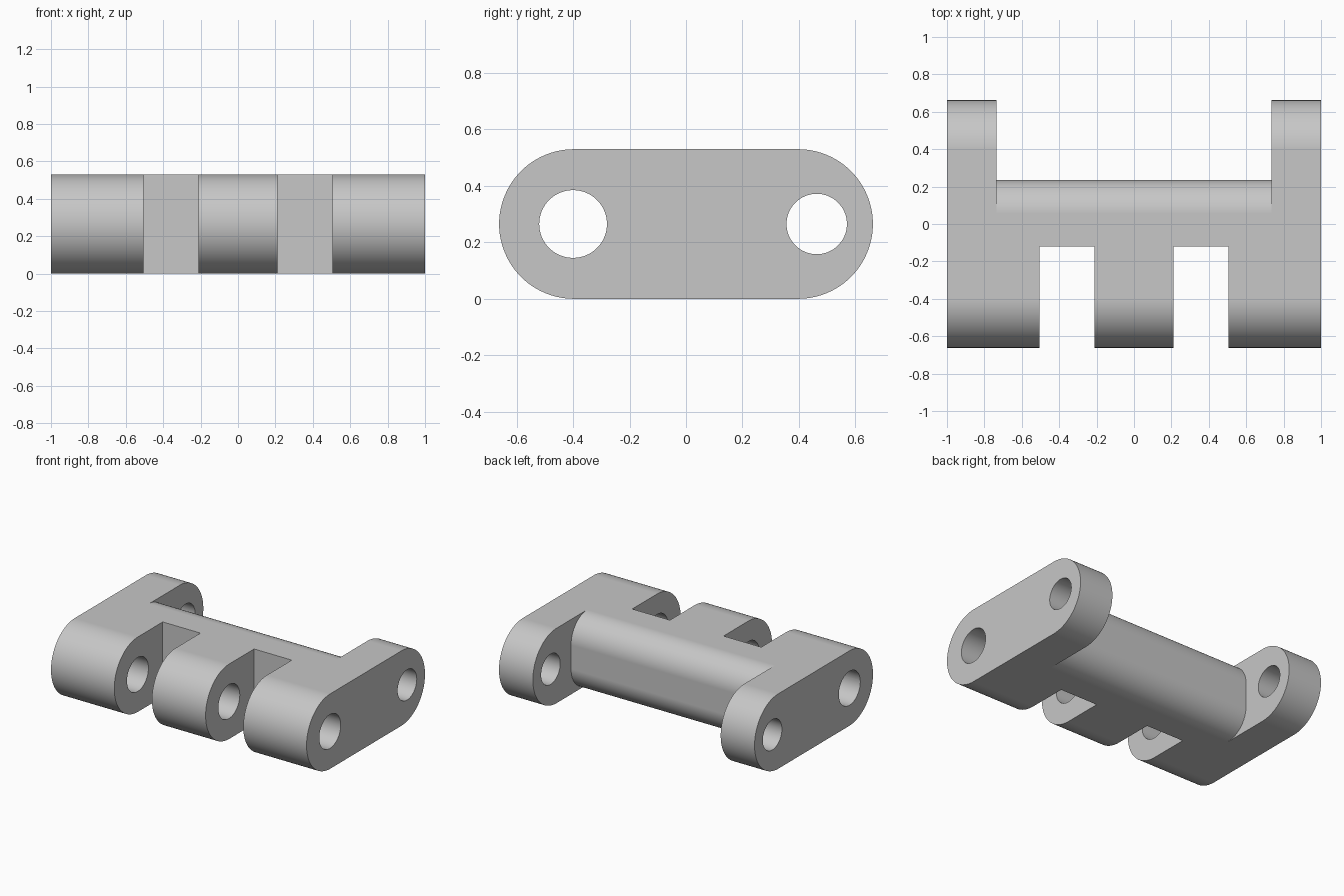
import bpy, bmesh
from math import pi, sin, cos

cube = bpy.data.objects.get("Cube")
if cube:
    bpy.data.objects.remove(cube, do_unlink=True)

HEIGHT = 0.53
RADIUS = HEIGHT / 2
END = 0.397            # distance of the rounded ends' centres from the middle
BAR_BACK, FILLET = 0.235, 0.18

grey = bpy.data.materials.new("plain grey")
grey.use_nodes = True
colour = (0.57, 0.57, 0.57, 1)
grey.diffuse_color = colour
grey.node_tree.nodes["Principled BSDF"].inputs["Base Color"].default_value = colour


def arc(y, z, r, start, stop, steps):
    return [(y + r * cos(start + (stop - start) * i / steps),
             z + r * sin(start + (stop - start) * i / steps)) for i in range(steps + 1)]


def extrude(name, profile, x0, x1):
    """Solid made by sweeping a (y, z) profile from x0 to x1."""
    bm = bmesh.new()
    face = bm.faces.new([bm.verts.new((x0, y, z)) for y, z in profile])
    swept = bmesh.ops.extrude_face_region(bm, geom=[face])["geom"]
    moved = [v for v in swept if isinstance(v, bmesh.types.BMVert)]
    bmesh.ops.translate(bm, verts=moved, vec=(x1 - x0, 0, 0))
    bmesh.ops.recalc_face_normals(bm, faces=bm.faces)
    mesh = bpy.data.meshes.new(name)
    bm.to_mesh(mesh)
    bm.free()
    mesh.materials.append(grey)
    obj = bpy.data.objects.new(name, mesh)
    bpy.context.collection.objects.link(obj)
    return obj


def rectangle(y0, y1, z0, z1):
    return [(y0, z0), (y1, z0), (y1, z1), (y0, z1)]


def circle(y, r):
    return arc(y, RADIUS, r, 0, 2 * pi, 64)[:-1]


# Body: a long block with rounded front and back
body = extrude("hinge_link",
               arc(END, RADIUS, RADIUS, -pi / 2, pi / 2, 48)
               + arc(-END, RADIUS, RADIUS, pi / 2, 3 * pi / 2, 48), -1, 1)

# Rear opening, leaving a crossbar with rounded back edges
flat = BAR_BACK - FILLET
rear = ([(0.9, -0.2), (0.9, 0.8), (flat, 0.8)]
        + arc(flat, HEIGHT - FILLET, FILLET, pi / 2, 0, 24)
        + arc(flat, FILLET, FILLET, 0, -pi / 2, 24) + [(flat, -0.2)])
cutters = [extrude("rear_cutter", rear, -0.735, 0.735)]

# Two front slots between the three lugs
for x0, x1 in ((-0.505, -0.21), (0.21, 0.505)):
    cutters.append(extrude("slot_cutter", rectangle(-0.9, -0.12, -0.2, 0.8), x0, x1))

# Pin holes through the front lugs and the rear arms
cutters.append(extrude("front_hole_cutter", circle(-0.4, 0.12), -1.2, 1.2))
cutters.append(extrude("rear_hole_cutter", circle(0.463, 0.107), -1.2, 1.2))

bpy.ops.object.select_all(action="DESELECT")
bpy.context.view_layer.objects.active = body
body.select_set(True)
for cutter in cutters:
    cutter.hide_render = True
    cut = body.modifiers.new("cut", "BOOLEAN")
    cut.operation, cut.solver, cut.object = "DIFFERENCE", "EXACT", cutter
    bpy.ops.object.modifier_apply(modifier=cut.name)
    bpy.data.objects.remove(cutter, do_unlink=True)

# Smooth the round surfaces and keep the flats flat
bpy.ops.object.shade_smooth_by_angle(angle=pi / 6)
weighted = body.modifiers.new("flat_normals", "WEIGHTED_NORMAL")
weighted.keep_sharp = True
